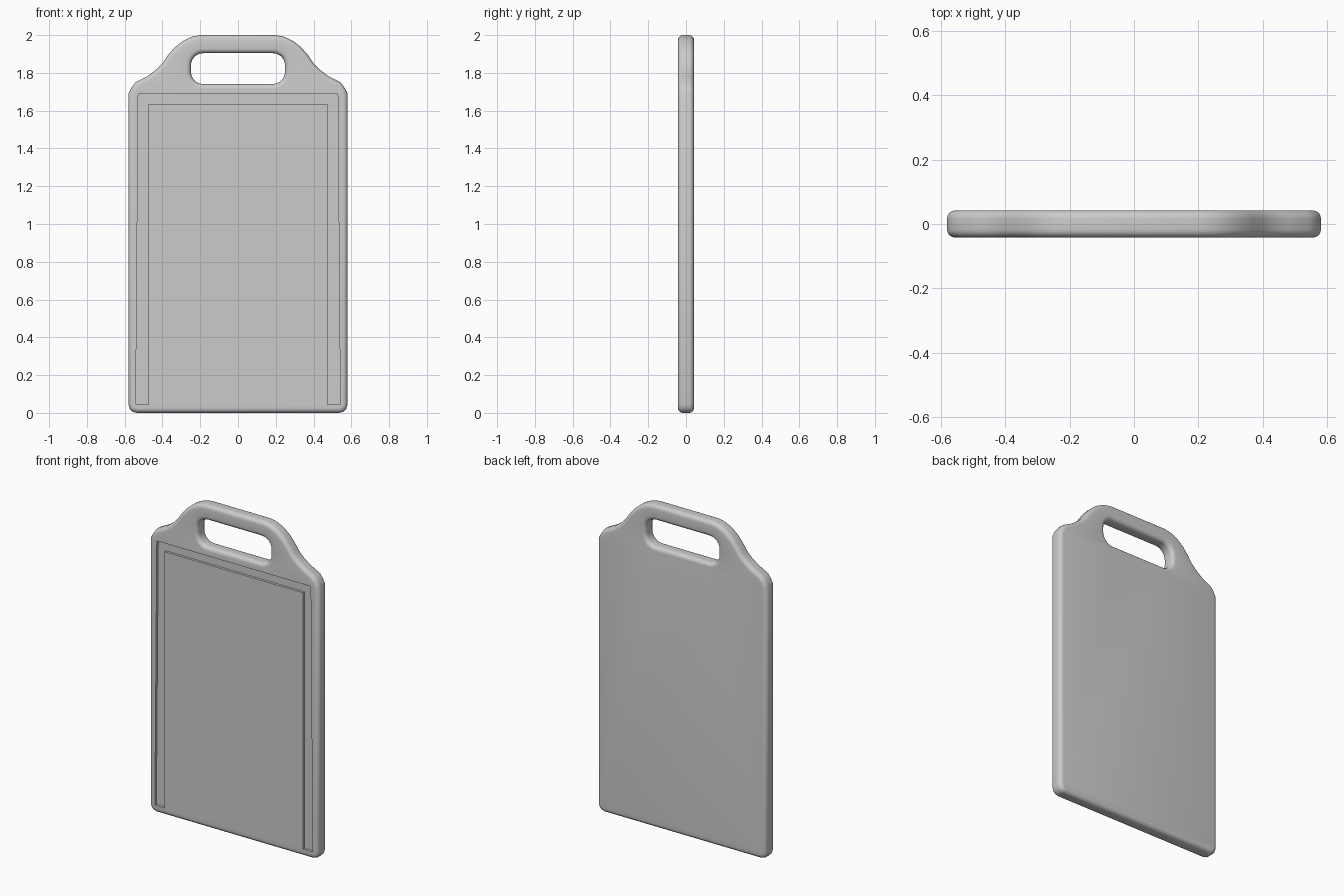
import bpy, bmesh
from math import sin, cos, pi
from mathutils import Vector

if "Cube" in bpy.data.objects:
    bpy.data.objects.remove(bpy.data.objects["Cube"])

HALF, R, STEPS = 0.042, 0.025, 5   # half thickness, edge rounding


def mirrored(right):
    """Close a right-hand half profile (bottom to top) with its mirror image."""
    return right + [(-x, z) for x, z in reversed(right)]


def offset(loop, d):
    """Move a counter-clockwise loop inwards by d."""
    pts = [Vector(p) for p in loop]
    out = []
    for i, p in enumerate(pts):
        a = (p - pts[i - 1]).normalized()
        b = (pts[(i + 1) % len(pts)] - p).normalized()
        n1, n2 = Vector((-a.y, a.x)), Vector((-b.y, b.x))
        out.append(p + (n1 + n2) * d / (1 + n1.dot(n2)))
    return out


def ring(bm, loop, y):
    return [bm.verts.new((p[0], y, p[1])) for p in loop]


def bridge(bm, a, b):
    n = len(a)
    for i in range(n):
        bm.faces.new((a[i], a[(i + 1) % n], b[(i + 1) % n], b[i]))


def rounded_wall(bm, loop, side):
    """Wall through the thickness with rounded rims; returns front and back rings."""
    prof = [(R * (1 - sin(t)), -HALF + R * (1 - cos(t)))
            for t in [pi / 2 * k / STEPS for k in range(STEPS + 1)]]
    prof += [(d, -y) for d, y in reversed(prof)]
    rings = [ring(bm, offset(loop, side * d), y) for d, y in prof]
    for a, b in zip(rings, rings[1:]):
        bridge(bm, a, b)
    return rings[0], rings[-1]


def cap(bm, rings):
    """Fill a flat face bounded by the rings (inner ones are openings)."""
    edges = []
    for r in rings:
        for i in range(len(r)):
            pair = (r[i - 1], r[i])
            edges.append(bm.edges.get(pair) or bm.edges.new(pair))
    bmesh.ops.triangle_fill(bm, use_beauty=True, edges=edges)


# Board outline with shoulders and handle
outline = mirrored([(0.535, 0), (0.558, 0.006), (0.573, 0.021), (0.58, 0.045),
                    (0.58, 1.69), (0.565, 1.72), (0.543, 1.75), (0.475, 1.785),
                    (0.43, 1.82), (0.40, 1.85), (0.37, 1.895), (0.335, 1.935),
                    (0.295, 1.967), (0.25, 1.99), (0.20, 2.0)])

# Handle opening with rounded corners
cx, zlo, zhi, r = 0.185, 1.805, 1.84, 0.064
arc = [(cx + r * sin(pi / 2 * k / 6), zlo - r * cos(pi / 2 * k / 6)) for k in range(7)]
arc += [(cx + r * cos(pi / 2 * k / 6), zhi + r * sin(pi / 2 * k / 6)) for k in range(7)]
opening = mirrored(arc)

# Juice groove: an upside-down U
groove = mirrored([(0.475, 0.045), (0.541, 0.045), (0.528, 1.688)])
groove += [(-0.475, 0.045), (-0.475, 1.635), (0.475, 1.635)]
groove = groove[1:5] + groove[6:] + groove[:1]

bm = bmesh.new()
outer_f, outer_b = rounded_wall(bm, outline, 1)
hole_f, hole_b = rounded_wall(bm, opening, -1)
rim = ring(bm, groove, -HALF)
floor = ring(bm, groove, -HALF + 0.015)
bridge(bm, rim, floor)
cap(bm, [floor])
cap(bm, [outer_f, hole_f, rim])
cap(bm, [outer_b, hole_b])
bmesh.ops.recalc_face_normals(bm, faces=bm.faces)

mesh = bpy.data.meshes.new("cutting_board")
bm.to_mesh(mesh)
bm.free()
board = bpy.data.objects.new("cutting_board", mesh)
bpy.context.collection.objects.link(board)
bpy.context.view_layer.objects.active = board
board.select_set(True)
bpy.ops.object.shade_smooth_by_angle(angle=0.7)
